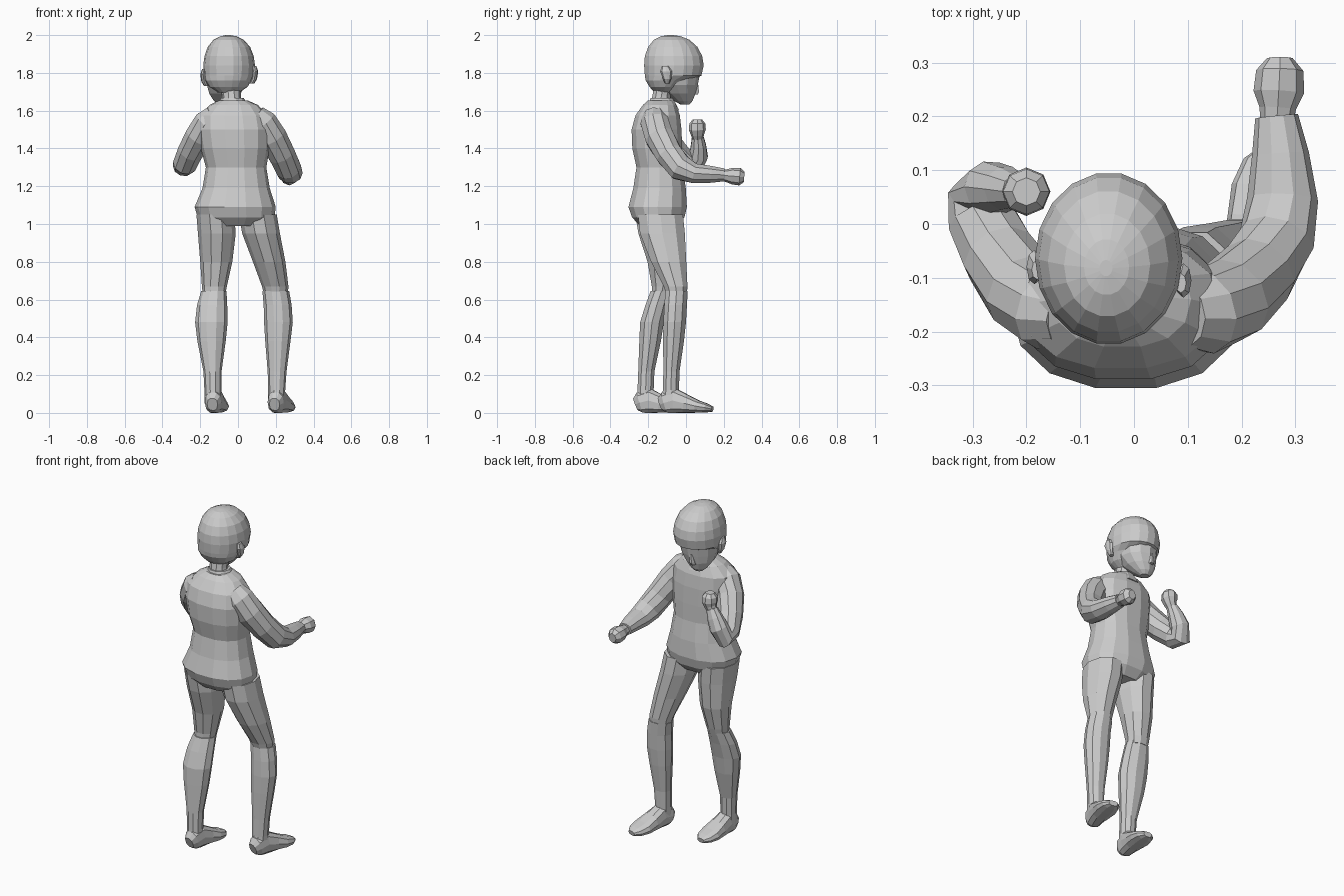
import bpy, bmesh, math
from mathutils import Vector

X = Vector((1, 0, 0))


def loft(name, sections, sides=10, level=False, square=1.0, floor=None):
    """Skin rings (x, y, z, rx, ry) along a path; level keeps the rings horizontal."""
    bm = bmesh.new()
    pts = [Vector(s[:3]) for s in sections]
    rings = []
    for i, s in enumerate(sections):
        if level:
            t = Vector((0, 0, 1))
        else:
            a = pts[i] - pts[max(i - 1, 0)]
            b = pts[min(i + 1, len(pts) - 1)] - pts[i]
            t = (a.normalized() + b.normalized()).normalized()
        u = (X - t * X.dot(t)).normalized()
        v = t.cross(u)
        rx, ry = s[3], s[-1]
        ring = []
        for k in range(sides):
            ang = 2 * math.pi * k / sides
            c, d = math.cos(ang), math.sin(ang)
            c = math.copysign(abs(c) ** square, c)
            d = math.copysign(abs(d) ** square, d)
            p = pts[i] + u * (rx * c) + v * (ry * d)
            if floor is not None:
                p.z = max(p.z, floor)
            ring.append(bm.verts.new(p))
        rings.append(ring)
    for r, q in zip(rings, rings[1:]):
        for k in range(sides):
            n = (k + 1) % sides
            bm.faces.new((r[k], r[n], q[n], q[k]))
    bm.faces.new(rings[0])
    bm.faces.new(rings[-1])
    bmesh.ops.recalc_face_normals(bm, faces=bm.faces)
    mesh = bpy.data.meshes.new(name)
    bm.to_mesh(mesh)
    bm.free()
    ob = bpy.data.objects.new(name, mesh)
    bpy.context.collection.objects.link(ob)
    return ob


def foot(name, x, y, yaw, size):
    """Flat-soled shoe running from heel to toe along the yaw direction."""
    prof = [(-.055, .045, .028, .035), (-.03, .055, .044, .058), (.02, .065, .048, .068),
            (.08, .048, .055, .05), (.14, .034, .062, .034), (.19, .026, .052, .024),
            (.22, .02, .025, .014)]
    dx, dy = math.sin(yaw) * size, math.cos(yaw) * size
    loft(name, [(x + dx * d, y + dy * d, z, w, h) for d, z, w, h in prof],
         square=.8, floor=0)


# Jacket body, with flared hem
loft("jacket", [
    (-.01, -.145, .99, .15, .10), (-.01, -.147, 1.035, .203, .142),
    (-.015, -.15, 1.09, .215, .158), (-.01, -.14, 1.19, .178, .142),
    (-.01, -.14, 1.30, .160, .125), (-.015, -.152, 1.40, .182, .135),
    (-.02, -.156, 1.50, .192, .135), (-.025, -.15, 1.575, .182, .12),
    (-.022, -.14, 1.63, .128, .09), (-.025, -.135, 1.655, .075, .068)],
    sides=14, level=True, square=.88)

# Neck and collar
loft("neck", [(-.03, -.14, 1.60, .055, .055), (-.035, -.13, 1.68, .05, .05),
              (-.04, -.11, 1.77, .055, .055)], level=True)
loft("collar", [(-.025, -.125, 1.60, .095, .095), (-.028, -.127, 1.645, .072, .072),
                (-.03, -.13, 1.668, .060, .060)], level=True)

# Arms: one stretched forward, one folded up
loft("right_sleeve", [
    (.09, -.17, 1.575, .06, .06), (.13, -.165, 1.535, .078, .078), (.18, -.14, 1.46, .080, .080),
    (.23, -.09, 1.37, .074, .074), (.265, -.03, 1.298, .071, .072),
    (.276, .045, 1.268, .066, .055), (.272, .13, 1.263, .053, .047),
    (.265, .2, 1.26, .040, .036)])
loft("right_fist", [
    (.265, .185, 1.258, .030, .027), (.267, .215, 1.256, .034, .034),
    (.269, .245, 1.254, .047, .044), (.271, .285, 1.25, .044, .046),
    (.271, .308, 1.248, .024, .028)], sides=8)
loft("left_sleeve", [
    (-.12, -.17, 1.575, .06, .06), (-.16, -.16, 1.535, .076, .076), (-.205, -.125, 1.465, .077, .077),
    (-.25, -.06, 1.385, .071, .071), (-.28, .005, 1.32, .066, .066),
    (-.288, .05, 1.305, .058, .058), (-.265, .066, 1.36, .055, .052),
    (-.238, .066, 1.415, .045, .042), (-.216, .062, 1.46, .032, .032)])
loft("left_fist", [
    (-.217, .062, 1.45, .028, .028), (-.205, .061, 1.475, .034, .036),
    (-.2, .06, 1.50, .045, .045), (-.2, .06, 1.532, .043, .042),
    (-.2, .06, 1.552, .026, .026)], sides=8)

# Trousers tucked into boots at the knee
loft("right_thigh", [
    (.105, -.135, 1.05, .10, .125), (.122, -.125, .95, .10, .125),
    (.165, -.092, .80, .086, .098), (.197, -.055, .67, .07, .066), (.2, -.05, .63, .064, .058)],
    level=True)
loft("right_boot_shaft", [
    (.2, -.05, .645, .071, .062), (.21, -.055, .57, .074, .063), (.214, -.06, .48, .076, .063),
    (.211, -.066, .38, .067, .058), (.207, -.077, .22, .05, .045),
    (.205, -.08, .12, .045, .045), (.205, -.082, .05, .045, .05)], level=True)
loft("left_thigh", [
    (-.12, -.145, 1.05, .10, .13), (-.112, -.138, .95, .10, .12),
    (-.115, -.118, .80, .085, .09), (-.125, -.122, .67, .066, .062), (-.127, -.128, .63, .06, .056)],
    level=True)
loft("left_boot_shaft", [
    (-.128, -.13, .645, .067, .06), (-.137, -.155, .57, .08, .063), (-.141, -.18, .48, .086, .066),
    (-.14, -.19, .38, .075, .06), (-.135, -.21, .22, .048, .045),
    (-.133, -.214, .12, .045, .045), (-.132, -.215, .05, .045, .05)], level=True)
foot("right_foot", .207, -.08, math.radians(14), 1.03)
foot("left_foot", -.128, -.213, math.radians(8), .98)

# Hair cap, ending in a fringe at brow height
loft("hair", [
    (-.05, -.115, 1.695, .055, .05), (-.05, -.112, 1.725, .10, .082),
    (-.05, -.10, 1.76, .122, .115), (-.048, -.068, 1.785, .133, .152),
    (-.047, -.064, 1.84, .137, .160), (-.047, -.066, 1.89, .130, .154),
    (-.048, -.07, 1.938, .112, .132), (-.05, -.076, 1.975, .080, .096),
    (-.051, -.08, 1.994, .042, .052), (-.052, -.082, 2.0, .012, .015)],
    sides=18, level=True)

# Face, jaw, nose and ears
loft("face", [
    (-.08, -.005, 1.632, .026, .022), (-.078, -.015, 1.652, .05, .05),
    (-.07, -.035, 1.69, .082, .085), (-.06, -.05, 1.735, .104, .112),
    (-.055, -.05, 1.80, .112, .125)], sides=12, level=True)
loft("nose", [(-.08, .045, 1.685, .016, .02), (-.078, .05, 1.70, .014, .022),
              (-.072, .055, 1.745, .008, .01)], sides=6, level=True)
for side, ex, ey, ez in (("right", .087, -.1, 1.793), ("left", -.18, -.075, 1.778)):
    out = .012 if side == "right" else -.012
    loft(side + "_ear", [
        (ex - out, ey, ez - .048, .012, .012), (ex, ey, ez - .025, .014, .022),
        (ex + out * .4, ey - .005, ez + .015, .015, .032),
        (ex, ey - .01, ez + .043, .010, .018)], sides=8, level=True)
